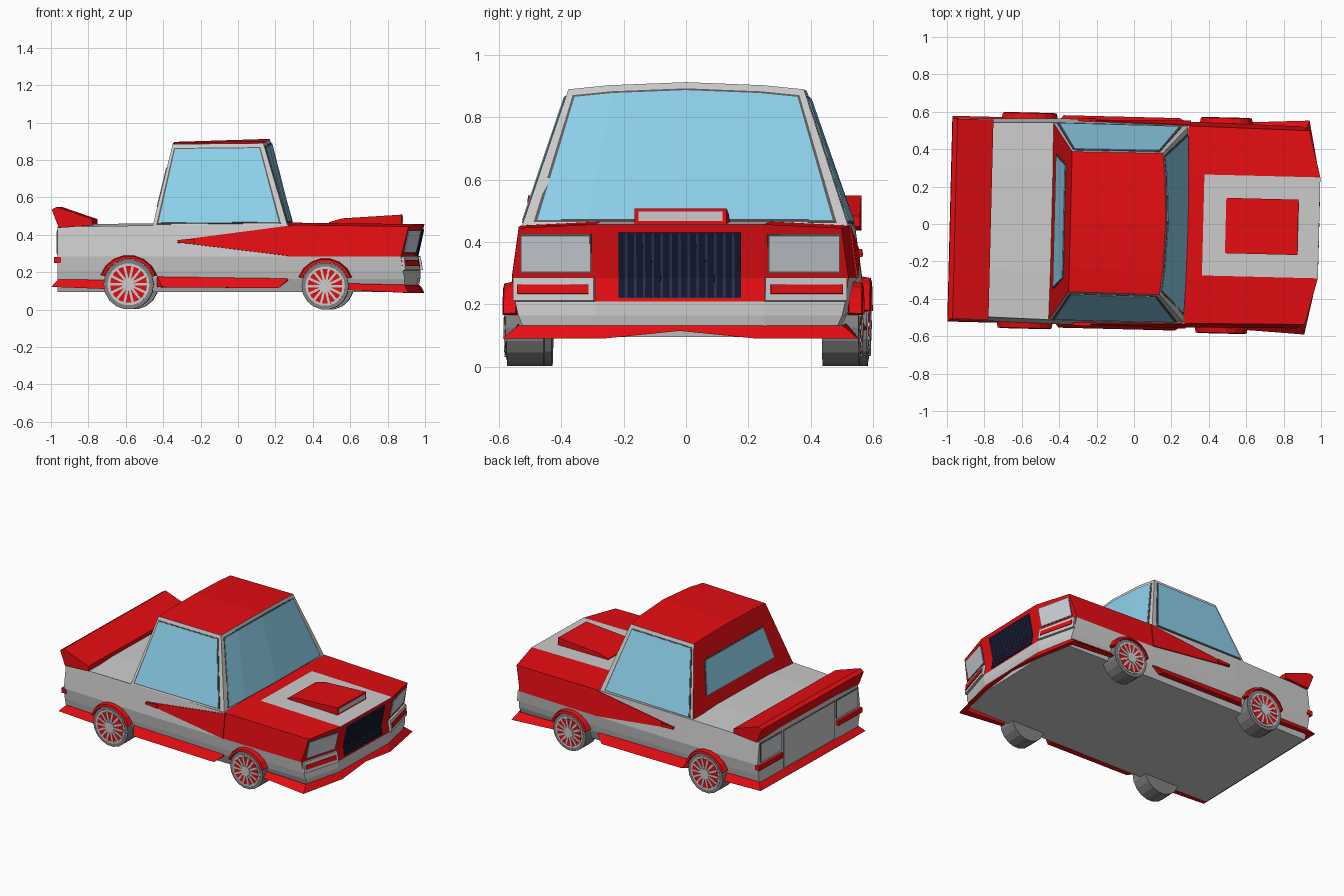
import bpy, bmesh
from math import sin, cos, pi, radians
from mathutils import Vector, Matrix

if "Cube" in bpy.data.objects:
    bpy.data.objects.remove(bpy.data.objects["Cube"])

YAW = -0.025  # the whole car sits very slightly turned


def mat(name, r, g, b):
    m = bpy.data.materials.new(name)
    m.diffuse_color = (r, g, b, 1)
    m.use_nodes = True
    m.node_tree.nodes["Principled BSDF"].inputs["Base Color"].default_value = m.diffuse_color
    return m


RED = mat("red_paint", 0.78, 0.004, 0.006)
GREY = mat("silver_paint", 0.70, 0.70, 0.70)
DARK = mat("dark_rubber", 0.11, 0.11, 0.11)
TYRE = mat("tyre_rubber", 0.22, 0.22, 0.22)
GLASS = mat("window_glass", 0.27, 0.64, 0.84)
NAVY = mat("grille_navy", 0.006, 0.009, 0.03)
BLACK = mat("grille_gap", 0.03, 0.03, 0.08)
LENS = mat("lamp_lens", 0.62, 0.67, 0.72)


def finish(name, bm, mats, solid=0.0):
    if not solid:
        bmesh.ops.recalc_face_normals(bm, faces=bm.faces)
    me = bpy.data.meshes.new(name)
    bm.to_mesh(me)
    bm.free()
    for m in mats:
        me.materials.append(m)
    ob = bpy.data.objects.new(name, me)
    bpy.context.collection.objects.link(ob)
    ob.rotation_euler.z = YAW
    ob.location.y = .004
    if solid:
        md = ob.modifiers.new("thickness", 'SOLIDIFY')
        md.thickness, md.offset = solid, 0
    return ob


def sheet(name, rows, m, thick=0.006):
    """Grid of points turned into a thin plate centred on its surface."""
    bm = bmesh.new()
    vs = [[bm.verts.new(p) for p in r] for r in rows]
    for a, b in zip(vs, vs[1:]):
        for i in range(len(a) - 1):
            bm.faces.new((a[i], a[i + 1], b[i + 1], b[i]))
    return finish(name, bm, [m], thick)


def loft(name, rings, m):
    """Closed solid through equal closed rings."""
    bm = bmesh.new()
    vs = [[bm.verts.new(p) for p in r] for r in rings]
    n = len(vs[0])
    for a, b in zip(vs, vs[1:]):
        for i in range(n):
            bm.faces.new((a[i], a[(i + 1) % n], b[(i + 1) % n], b[i]))
    bm.faces.new(vs[0])
    bm.faces.new(vs[-1])
    return finish(name, bm, [m])


def prism(name, prof, half, m):
    return loft(name, [[(x, s * half, z) for x, z in prof] for s in (-1, 1)], m)


def skirt(name, tops, outs, m):
    """Triangular lip: upper edge on the body, lower edge flared out."""
    return loft(name, [[t, o, (t[0], t[1], o[2])] for t, o in zip(tops, outs)], m)


def lerp(a, b, t):
    return Vector(a).lerp(Vector(b), t)


# Body: stacked plan outlines (z, half width, nose corner x, nose centre x)
BACK = -.952
LV = [(.095, .50, .90, .955), (.165, .53, .905, .968), (.21, .54, .895, .968),
      (.285, .55, .885, .955), (.445, .528, .925, .99)]
bm = bmesh.new()
rings = []
for k, (z, w, xs, xc) in enumerate(LV):
    t = k == 4
    half = [(BACK, .27, z + .012 * t), (BACK, w - .012, z - .003 * t), (-.38, w, z + .007 * t),
            (.28, w, z + .008 * t), (xs, w - .01, z), (xc, .27, z + .012 * t)]
    ring = half + [(x, -y, zz) for x, y, zz in reversed(half)]
    rings.append([bm.verts.new(p) for p in ring])
for k in range(4):
    for j in range(12):
        a, b, i = rings[k], rings[k + 1], (j + 1) % 12
        f = bm.faces.new((a[j], a[i], b[i], b[j]))
        f.material_index = int((j in (4, 5, 6) and k >= 2) or (j in (3, 7) and k == 3))
bm.faces.new(rings[0])
# Boot deck and bonnet top, with a grey bonnet patch
T = rings[4]
a1, a2, b1, b2 = [bm.verts.new((x, y, z)) for x, z in ((.28, .466), (.37, .464)) for y in (.27, -.27)]
for vs, red in (((T[0], a1, a2, T[11]), 0), ((a1, b1, b2, a2), 1), ((b1, T[5], T[6], b2), 0),
                ((T[0], T[1], T[2], T[3], a1), 0), ((a1, T[3], T[4], T[5], b1), 1),
                ((T[11], T[10], T[9], T[8], a2), 0), ((a2, T[8], T[7], T[6], b2), 1)):
    bm.faces.new(vs).material_index = red
finish("body", bm, [GREY, RED])


def nose(y, z):
    """Point on the front face at a given y and z."""
    for lo, hi in zip(LV, LV[1:]):
        if z <= hi[0]:
            break
    t = (z - lo[0]) / (hi[0] - lo[0])
    w, xs, xc = (lo[i] + (hi[i] - lo[i]) * t for i in (1, 2, 3))
    k = max(0, (abs(y) - .27) / (w - .01 - .27))
    return (xc + (xs - xc) * k, y, z)


def nose_plate(name, y0, y1, z0, z1, m, th):
    sheet(name, [[nose(y0, z), nose(y1, z)] for z in ((z0, .285, z1) if z0 < .28 < .3 < z1 else (z0, z1))], m, th)


def tail_plate(name, y0, y1, z0, z1, m, th):
    sheet(name, [[(BACK, y0, z), (BACK, y1, z)] for z in (z0, z1)], m, th)


# Cabin shell, from windscreen, roof and back rows
ys = (-1, -.66, 0, .66, 1)
front_lo = [(.288 - .01 * y * y, .524 * y, .45) for y in ys]
front_hi = [(.17 - .025 * y * y, .378 * y, .913 - .023 * y * y) for y in ys]
back_hi = [(-.34, .375 * y, .897 - .012 * y * y) for y in ys]
back_lo = [(-.444, .526 * y, .445) for y in ys]
bm = bmesh.new()
R = [[bm.verts.new(p) for p in r] for r in (front_lo, front_hi, back_hi, back_lo)]
for k in range(4):
    a, b = R[k], R[(k + 1) % 4]
    for i in range(4):
        bm.faces.new((a[i], a[i + 1], b[i + 1], b[i])).material_index = int(k in (1, 2))
for i in (0, 4):
    bm.faces.new([r[i] for r in R])
finish("cabin", bm, [GREY, RED])

# Windows with dark rubber borders
for nm, m, e, th in (("trim", DARK, 0, .008), ("glass", GLASS, .014, .014)):
    def fit(p, s):
        return Vector((p.x, p.y * s, p.z))
    sheet("windscreen_" + nm, [[fit(lerp(p, q, t), s - 1.5 * e) for p, q in zip(front_lo, front_hi)]
                               for t, s in ((.03 + e, .935), (.955 - e, .945))], m, th)
    for s, i in ((-1, 0), (1, 4)):
        rows = []
        for t in (.025 + e, .95 - e):
            r, f = lerp(back_lo[i], back_hi[i], t), lerp(front_lo[i], front_hi[i], t)
            rows.append([lerp(r, f, .025 + e), lerp(r, f, .955 - e)])
        sheet("side_window_" + nm, rows, m, th)
    sheet("rear_window_" + nm, [[fit(lerp(back_lo[i], back_hi[i], t), .73 - e) for i in (0, 4)]
                                for t in (.22 + e, .72 - e)], m, th)

# Bonnet scoop and its intake
prism("hood_scoop", [(.49, .455), (.49, .468), (.56, .488), (.877, .508), (.877, .45)], .148, RED)
sheet("scoop_intake", [[(.875, y, z) for y in (-.135, .135)] for z in (.468, .498)], GREY, .008)

# Tail spoiler
prism("spoiler", [(-.765, .45), (-.765, .484), (-.957, .55), (-.983, .535), (-.945, .437)], .535, RED)

# Grille with vertical bars
nose_plate("grille", -.197, .197, .22, .43, BLACK, .005)
for i in range(14):
    y = -.186 + i * .372 / 13
    nose_plate("grille_bar", y - .0105, y + .0105, .222, .428, NAVY, .009)

# Lamps, side wedges, sills and lips on both sides
for s in (-1, 1):
    nose_plate("headlight_trim", s * .283, s * .512, .302, .426, DARK, .006)
    nose_plate("headlight", s * .287, s * .508, .307, .421, LENS, .011)
    nose_plate("bumper_lamp_frame", s * .272, s * .532, .21, .284, GREY, .03)
    nose_plate("bumper_lamp", s * .288, s * .518, .232, .262, RED, .04)
    tail_plate("taillight_trim", s * .285, s * .51, .295, .425, DARK, .006)
    tail_plate("taillight", s * .29, s * .505, .301, .419, LENS, .012)
    tail_plate("rear_reflector", s * .29, s * .54, .25, .282, RED, .036)
    sheet("door_wedge", [[(-.31, s * .54, .37), (.29, s * .5275, .449)],
                         [(-.31, s * .541, .36), (.29, s * .55, .286)]], RED, .012)
    sheet("door_vent", [[(-.31, s * .543, .372), (-.22, s * .543, .378)],
                        [(-.31, s * .544, .358), (-.22, s * .544, .352)]], RED, .024)
    skirt("side_skirt", [(-.42, s * .53, .18), (.23, s * .53, .168), (.28, s * .53, .165)],
          [(-.39, s * .568, .12), (.23, s * .568, .115), (.275, s * .545, .155)], RED)
tail_plate("tail_panel_trim", -.272, .272, .165, .425, DARK, .006)
tail_plate("tail_panel", -.268, .268, .169, .421, GREY, .012)

# Front and rear lips wrapping round the bumpers
ft = [(.60, .525, .14), (.905, .52, .133), (.963, .26, .133), (.963, 0, .133)]
fo = [(.60, .555, .105), (.925, .572, .09), (.99, .25, .09), (.985, 0, .115)]
rt = [(-.68, .52, .16), (-.945, .515, .165)]
ro = [(-.68, .55, .11), (-.985, .55, .122)]


def both(p, drop=0):
    return p + [(x, -y, z) for x, y, z in reversed(p[:len(p) - drop])]


skirt("front_lip", both(ft, 1), both(fo, 1), RED)
skirt("rear_lip", both(rt), both(ro), RED)


def disc(name, x, z, r, y0, y1, n, m):
    ring = [(x + r * cos(2 * pi * i / n), z + r * sin(2 * pi * i / n)) for i in range(n)]
    loft(name, [[(a, y, b) for a, b in ring] for y in (y0, y1)], m)


# Wheels and red arch flares
for wx, wz, r in ((-.571, .135, .134), (.48, .126, .126)):
    for s in (-1, 1):
        disc("tyre", wx, wz, r, s * .447, s * .565, 18, TYRE)
        disc("rim", wx, wz, r * .84, s * .50, s * .568, 18, GREY)
        disc("wheel_face", wx, wz, r * .74, s * .50, s * .571, 18, RED)
        disc("hub", wx, wz, r * .26, s * .50, s * .577, 12, GREY)
        bm = bmesh.new()
        for i in range(14):
            M = (Matrix.Translation((wx, s * .569, wz)) @ Matrix.Rotation(2 * pi * i / 14, 4, 'Y')
                 @ Matrix.Translation((r * .48, 0, 0)) @ Matrix.Diagonal((r * .56, .01, .013, 1)))
            bmesh.ops.create_cube(bm, size=1, matrix=M)
        finish("spokes", bm, [GREY])
        arch = []
        for i in range(8):
            a = radians(18 + i * 20.5)
            arch.append([(wx + q * cos(a), s * y, wz + q * sin(a)) for q, y in
                         ((r + .003, .53), (r + .003, .578), (r + .018, .574), (r + .025, .535))])
        loft("wheel_arch", arch, RED)
